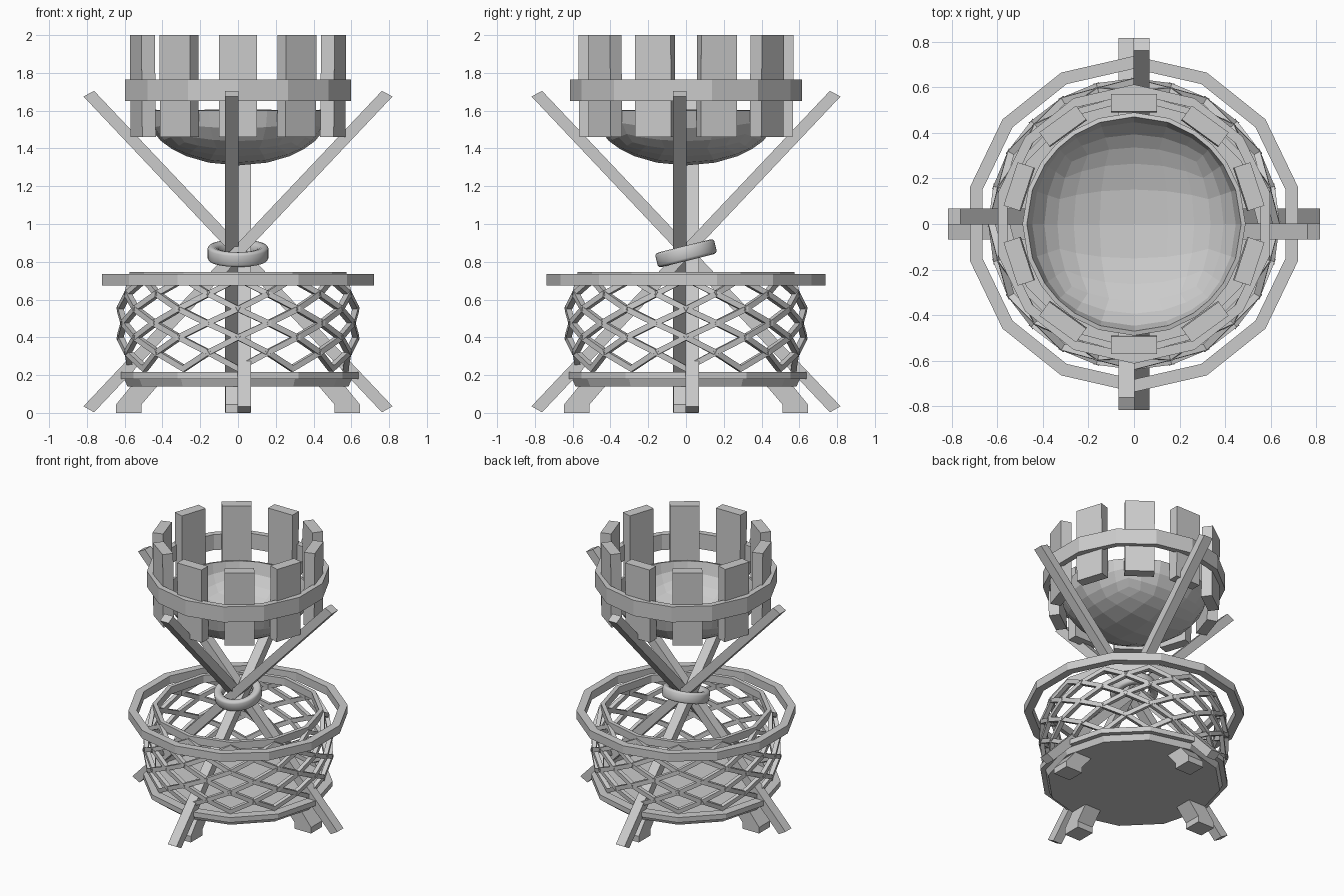
import bpy, bmesh
from math import sin, cos, pi, radians
from mathutils import Vector, Matrix

if "Cube" in bpy.data.objects:
    bpy.data.objects.remove(bpy.data.objects["Cube"])


def finish(name, bm):
    bmesh.ops.recalc_face_normals(bm, faces=bm.faces)
    me = bpy.data.meshes.new(name)
    bm.to_mesh(me)
    bm.free()
    ob = bpy.data.objects.new(name, me)
    bpy.context.collection.objects.link(ob)
    return ob


def polar(r, a, z):
    return Vector((r * cos(a), r * sin(a), z))


def lathe(name, profile, n, phase=0.0):
    """Closed (r, z) profile swept round z with n flat sides."""
    bm = bmesh.new()
    loops = [[bm.verts.new(polar(r, phase + 2 * pi * i / n, z)) for r, z in profile]
             for i in range(n)]
    m = len(profile)
    for i in range(n):
        a, b = loops[i], loops[(i + 1) % n]
        for j in range(m):
            k = (j + 1) % m
            bm.faces.new((a[j], b[j], b[k], a[k]))
    return finish(name, bm)


def band(name, r_in, r_out, z0, z1, n, phase=0.0):
    return lathe(name, [(r_in, z0), (r_out, z0), (r_out, z1), (r_in, z1)], n, phase)


def prism(name, outline, y0, y1, turn=0.0):
    """Outline in the xz plane extruded along y, then turned about z."""
    bm = bmesh.new()
    f = bm.faces.new([bm.verts.new((x, y0, z)) for x, z in outline])
    ext = bmesh.ops.extrude_face_region(bm, geom=[f])
    bmesh.ops.translate(bm, vec=(0, y1 - y0, 0),
                        verts=[v for v in ext["geom"] if isinstance(v, bmesh.types.BMVert)])
    bmesh.ops.rotate(bm, verts=bm.verts, cent=(0, 0, 0), matrix=Matrix.Rotation(turn, 3, 'Z'))
    return finish(name, bm)


# crown of upright slats
for i in range(10):
    a = pi / 2 + i * pi / 5
    prism(f"slat_{i}", [(0.49, 1.46), (0.565, 1.46), (0.57, 2.0), (0.495, 2.0)],
          -0.1, 0.1, a)

# hoop round the slats
band("upper_hoop", 0.57, 0.613, 1.65, 1.765, 14, pi / 14)

# fire bowl: lower half of a flattened cube-sphere
bm = bmesh.new()
bmesh.ops.create_cube(bm, size=2)
bmesh.ops.subdivide_edges(bm, edges=bm.edges[:], cuts=5, use_grid_fill=True)
bmesh.ops.delete(bm, geom=[f for f in bm.faces if f.calc_center_median().z > 0.01],
                 context='FACES')
for v in bm.verts:
    p = v.co.normalized()
    v.co = (p.x * 0.49, p.y * 0.49, 1.6 + p.z * 0.29)
bowl = finish("bowl", bm)
sol = bowl.modifiers.new("thickness", 'SOLIDIFY')
sol.thickness = 0.02

# four crossed poles, and splayed feet beside their lower ends
pole = [(-0.818, 1.675), (-0.762, 1.705), (0.818, 0.035), (0.762, 0.003)]
foot = [(0.645, 0), (0.51, 0), (0.51, 0.045), (0.42, 0.15), (0.56, 0.15), (0.645, 0.045)]
for i, (y0, turn) in enumerate([(-0.003, 0), (-0.003, pi), (-0.003, -pi / 2), (-0.003, pi / 2)]):
    prism(f"pole_{i}", pole, y0, 0.068, turn)
    prism(f"foot_{i}", foot, -0.065, 0.065, turn)

# tilted binding ring where the poles cross
prof = [(0.105, -0.025), (0.12, -0.036), (0.14, -0.04), (0.155, -0.036), (0.161, -0.025),
        (0.161, 0.025), (0.155, 0.036), (0.14, 0.04), (0.12, 0.036), (0.105, 0.025)]
ring = lathe("binding_ring", prof, 40)
ring.location = (0, 0, 0.845)
ring.rotation_euler = (radians(14), 0, 0)
for p in ring.data.polygons:
    p.use_smooth = True

# basket rims and floor
band("basket_top_rim", 0.682, 0.738, 0.675, 0.735, 14, pi / 14)
band("basket_inner_rim", 0.545, 0.575, 0.69, 0.745, 12)
band("basket_lower_rim", 0.57, 0.638, 0.18, 0.217, 12)
bm = bmesh.new()
bmesh.ops.create_cone(bm, cap_ends=True, segments=12, radius1=0.585, radius2=0.605, depth=0.045,
                      matrix=Matrix.Translation((0, 0, 0.162)))
finish("basket_floor", bm)

# diamond lattice of short bars bulging at mid height
rows = [(0.57, 0.235), (0.605, 0.32), (0.625, 0.4), (0.625, 0.475),
        (0.625, 0.55), (0.605, 0.63), (0.57, 0.71)]
bm = bmesh.new()
step = pi / 6
for k in range(len(rows) - 1):
    for i in range(12):
        a0 = i * step + (k % 2) * step / 2
        for s in (-1, 1):
            p = polar(rows[k][0], a0, rows[k][1])
            q = polar(rows[k + 1][0], a0 + s * step / 2, rows[k + 1][1])
            d = (q - p).normalized()
            out = polar(1, a0 + s * step / 4, 0)
            side = d.cross(out).normalized()
            out = side.cross(d)
            mat = Matrix((d * ((q - p).length + 0.02), side * 0.03, out * 0.03)).transposed()
            bmesh.ops.create_cube(bm, size=1,
                                  matrix=Matrix.Translation((p + q) / 2) @ mat.to_4x4())
finish("basket_lattice", bm)
